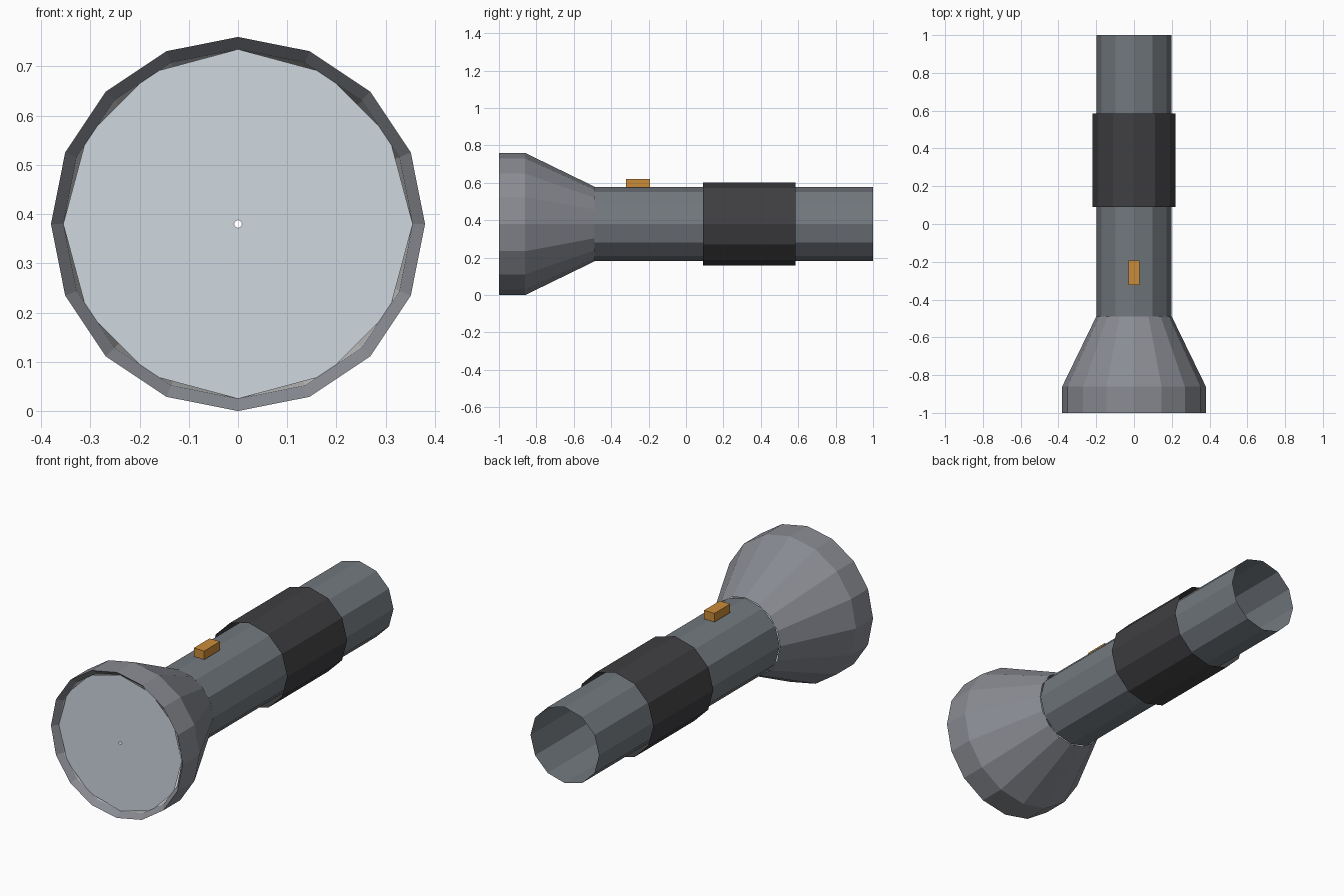
import bpy, bmesh, math

if "Cube" in bpy.data.objects:
    bpy.data.objects.remove(bpy.data.objects["Cube"])

AXIS_Z = 0.38  # height of the long axis


def material(name, rgb):
    m = bpy.data.materials.new(name)
    m.diffuse_color = (*rgb, 1)
    m.use_nodes = True
    m.node_tree.nodes["Principled BSDF"].inputs["Base Color"].default_value = m.diffuse_color
    return m


def add(name, bm, mat=None):
    mesh = bpy.data.meshes.new(name)
    bm.to_mesh(mesh)
    bm.free()
    obj = bpy.data.objects.new(name, mesh)
    bpy.context.collection.objects.link(obj)
    if mat:
        mesh.materials.append(mat)
    return obj


def lathe(name, profile, sides, mat=None, inward=False):
    """Turn a (radius, y) profile round the long axis, open at both ends."""
    bm = bmesh.new()
    rings = []
    for r, y in profile:
        ring = []
        for i in range(sides):
            a = 2 * math.pi * i / sides
            ring.append(bm.verts.new((r * math.sin(a), y, AXIS_Z + r * math.cos(a))))
        rings.append(ring)
    for p, q in zip(rings, rings[1:]):
        for i in range(sides):
            j = (i + 1) % sides
            f = (p[i], q[i], q[j], p[j])
            bm.faces.new(f[::-1] if inward else f)
    return add(name, bm, mat)


metal = material("metal", (0.17, 0.19, 0.21))
head_metal = material("head_metal", (0.25, 0.26, 0.29))
rubber = material("rubber", (0.05, 0.05, 0.055))
amber = material("amber", (0.6, 0.26, 0.04))
glass = material("glass", (0.62, 0.68, 0.74))
silver = material("silver", (0.75, 0.75, 0.75))

# Flared head with a bevelled lip
lathe("head", [(0.355, -0.97), (0.38, -1.0), (0.38, -0.86), (0.2, -0.49)], 16, head_metal)
# Reflector dish behind the lens
lathe("reflector", [(0.355, -0.97), (0.34, -0.86), (0.19, -0.55)], 16, silver, True)
# Lens with a pinhole in the middle
lathe("lens", [(0.008, -0.97), (0.355, -0.97)], 12, glass)
# Open barrel and grip sleeve
lathe("barrel", [(0.198, -0.49), (0.198, 1.0)], 12, metal)
lathe("grip", [(0.221, 0.09), (0.221, 0.585)], 12, rubber)

# Slide switch on top
bm = bmesh.new()
bmesh.ops.create_cube(bm, size=1)
for v in bm.verts:
    v.co.x *= 0.06
    v.co.y = v.co.y * 0.13 - 0.257
    v.co.z = v.co.z * 0.045 + 0.598
add("switch", bm, amber)
